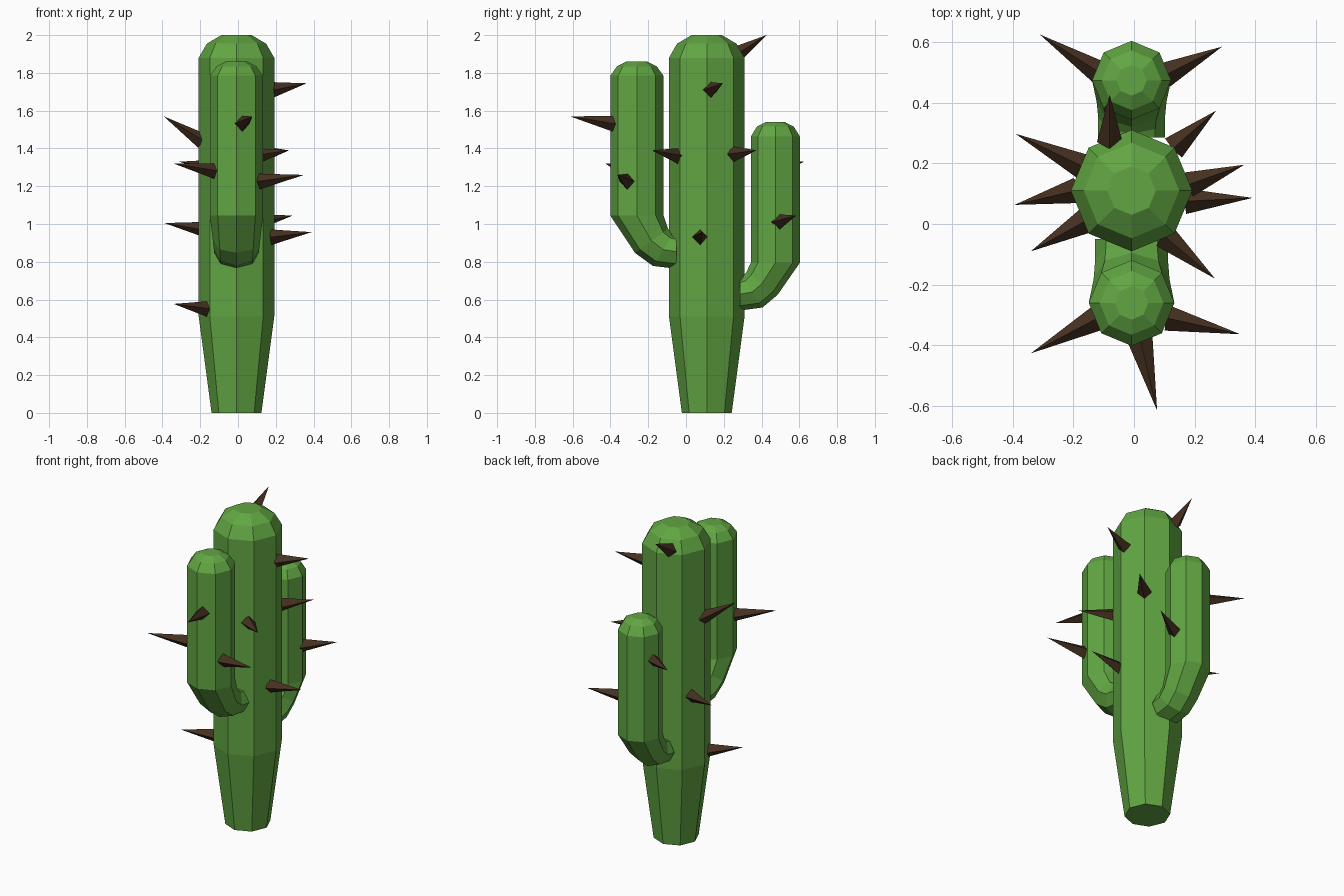
import bpy, bmesh, math
from mathutils import Vector

if "Cube" in bpy.data.objects:
    bpy.data.objects.remove(bpy.data.objects["Cube"])

CX, TRUNK_Y, SIDES = -0.008, 0.11, 8

def material(name, color):
    m = bpy.data.materials.new(name)
    m.diffuse_color = (*color, 1)
    m.use_nodes = True
    m.node_tree.nodes["Principled BSDF"].inputs["Base Color"].default_value = m.diffuse_color
    return m

GREEN = material("cactus_green", (0.12, 0.38, 0.055))
BROWN = material("spine_brown", (0.06, 0.03, 0.015))

def finish(bm, name, mat):
    bmesh.ops.recalc_face_normals(bm, faces=bm.faces)
    mesh = bpy.data.meshes.new(name)
    bm.to_mesh(mesh)
    bm.free()
    mesh.materials.append(mat)
    ob = bpy.data.objects.new(name, mesh)
    bpy.context.collection.objects.link(ob)
    return ob

def loft(name, rings):
    """Each ring: (outer y, outer z, inner y, inner z, half width in x)."""
    bm = bmesh.new()
    loops = []
    for oy, oz, iy, iz, w in rings:
        mid = Vector((CX, (oy + iy) / 2, (oz + iz) / 2))
        half = Vector((0, (oy - iy) / 2, (oz - iz) / 2))
        loops.append([bm.verts.new(mid + half * math.cos(a) + Vector((w * math.sin(a), 0, 0)))
                      for a in (2 * math.pi * i / SIDES for i in range(SIDES))])
    for a, b in zip(loops, loops[1:]):
        for i in range(SIDES):
            j = (i + 1) % SIDES
            bm.faces.new((a[i], a[j], b[j], b[i]))
    bm.faces.new(loops[0])
    bm.faces.new(loops[-1])
    return finish(bm, name, GREEN)

def upright(y, side, profile):
    """Horizontal rings from (radius, z) pairs; side is the outward y direction."""
    return [(y + side * r, z, y - side * r, z, r) for r, z in profile]

# Trunk: tapered foot and rounded top
loft("trunk", upright(TRUNK_Y, 1, [(0.132, 0), (0.2, 0.51), (0.2, 1.88),
                                   (0.157, 1.955), (0.08, 2.0)]))

# Arms: bent elbow followed by an upright column
loft("front_arm",
     [(-0.05, 0.763, -0.05, 0.945, 0.12), (-0.175, 0.778, -0.065, 0.95, 0.12),
      (-0.27, 0.847, -0.095, 0.975, 0.125)]
     + upright(-0.26, -1, [(0.141, 1.045), (0.141, 1.785), (0.105, 1.835), (0.055, 1.86)]))
loft("rear_arm",
     [(0.285, 0.542, 0.285, 0.715, 0.11), (0.405, 0.558, 0.297, 0.722, 0.11),
      (0.485, 0.625, 0.32, 0.745, 0.115)]
     + upright(0.473, 1, [(0.13, 0.795), (0.13, 1.463), (0.098, 1.515), (0.05, 1.54)]))

# Spines: four-sided pyramids given by base centre and tip
SPINES = [
    ((-0.10, 0.49, 1.30), (-0.31, 0.624, 1.33)),
    ((0.10, 0.49, 1.01), (0.29, 0.584, 1.045)),
    ((0.13, 0.25, 1.37), (0.27, 0.373, 1.39)),
    ((0.18, 0.13, 1.71), (0.363, 0.195, 1.745)),
    ((0.17, 0.075, 0.93), (0.39, 0.086, 0.957)),
    ((0.10, -0.04, 1.36), (0.267, -0.18, 1.39)),
    ((0.11, -0.31, 1.225), (0.35, -0.363, 1.26)),
    ((0.02, -0.38, 1.53), (0.076, -0.614, 1.57)),
    ((-0.12, -0.31, 1.28), (-0.34, -0.426, 1.32)),
    ((-0.16, 0.01, 0.55), (-0.34, -0.09, 0.577)),
    ((-0.19, 0.11, 1.44), (-0.393, 0.063, 1.57)),
    ((-0.17, 0.19, 0.97), (-0.39, 0.297, 1.005)),
    ((-0.08, 0.27, 1.90), (-0.08, 0.426, 2.0)),
]
for n, (base, tip) in enumerate(SPINES):
    base, tip = Vector(base), Vector(tip)
    axis = (tip - base).normalized()
    bm = bmesh.new()
    bmesh.ops.create_cone(bm, cap_ends=True, segments=4, radius1=0.042, radius2=0,
                          depth=(tip - base).length)
    ob = finish(bm, f"spine_{n + 1}", BROWN)
    ob.location = (base + tip) / 2
    ob.rotation_euler = axis.to_track_quat('Z', 'Y').to_euler()
